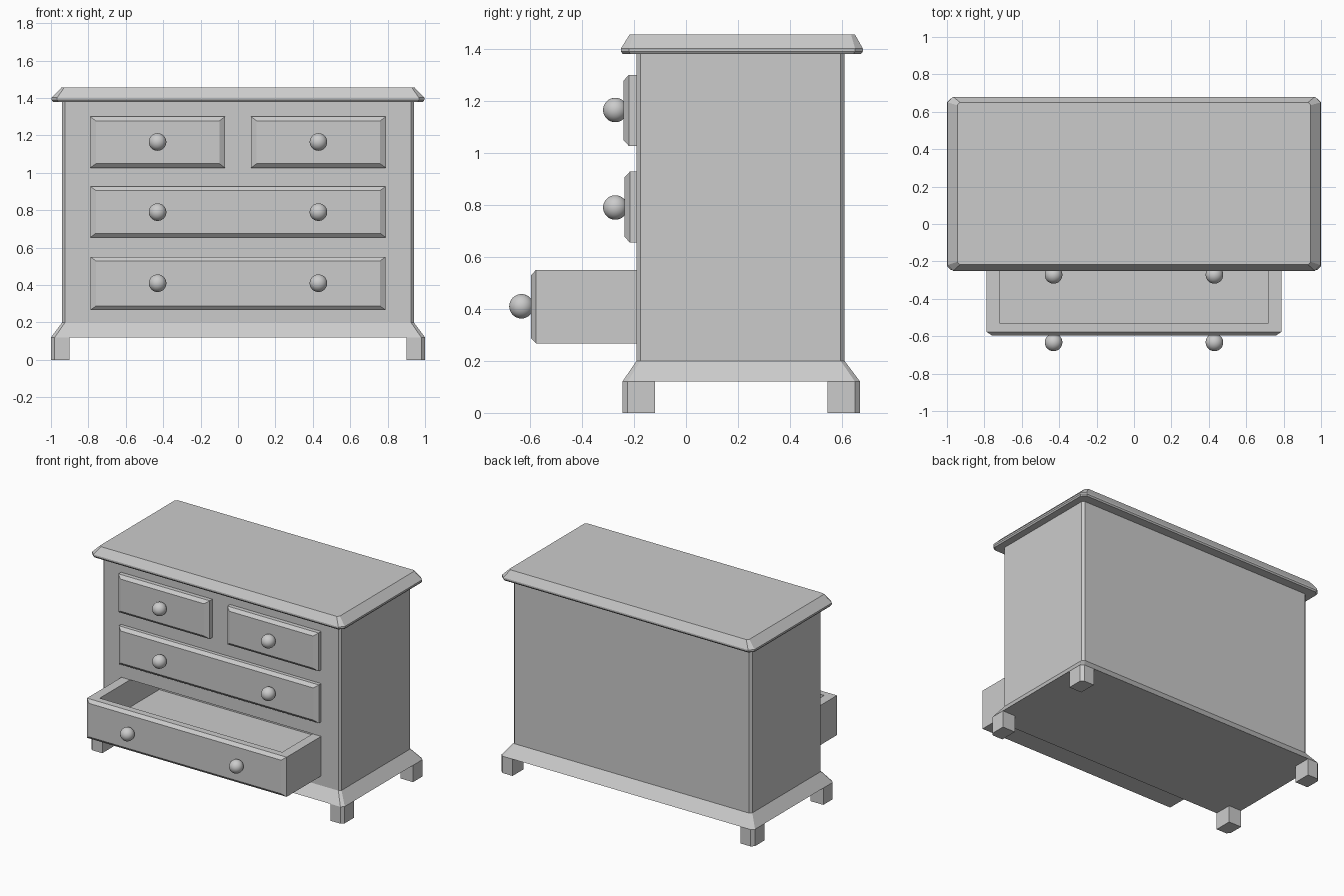
import bpy, bmesh

if "Cube" in bpy.data.objects:
    bpy.data.objects.remove(bpy.data.objects["Cube"])


def loft(name, rings):
    """Closed solid through a list of rings with equal point counts."""
    bm = bmesh.new()
    vr = [[bm.verts.new(p) for p in r] for r in rings]
    n = len(rings[0])
    for a, b in zip(vr, vr[1:]):
        for i in range(n):
            j = (i + 1) % n
            bm.faces.new((a[i], a[j], b[j], b[i]))
    bm.faces.new(vr[0])
    bm.faces.new(vr[-1])
    bmesh.ops.recalc_face_normals(bm, faces=bm.faces)
    me = bpy.data.meshes.new(name)
    bm.to_mesh(me)
    bm.free()
    ob = bpy.data.objects.new(name, me)
    bpy.context.collection.objects.link(ob)
    return ob


def clipped(x, y0, y1, z, c):
    """Rectangle at height z with its corners cut by c."""
    return [(-x + c, y0, z), (x - c, y0, z), (x, y0 + c, z), (x, y1 - c, z),
            (x - c, y1, z), (-x + c, y1, z), (-x, y1 - c, z), (-x, y0 + c, z)]


def panel_ring(x0, x1, z0, z1, y, ix=0, iz=0):
    return [(x0 + ix, y, z0 + iz), (x1 - ix, y, z0 + iz),
            (x1 - ix, y, z1 - iz), (x0 + ix, y, z1 - iz)]


def block(name, x0, x1, y0, y1, z0, z1):
    return loft(name, [panel_ring(x0, x1, z0, z1, y0), panel_ring(x0, x1, z0, z1, y1)])


def drawer(name, x0, x1, z0, z1, front, back):
    return loft(name, [panel_ring(x0, x1, z0, z1, back),
                       panel_ring(x0, x1, z0, z1, front + 0.02),
                       panel_ring(x0, x1, z0, z1, front, 0.03, 0.022)])


def carve(ob, cutter):
    m = ob.modifiers.new("carve", 'BOOLEAN')
    m.operation, m.solver, m.object = 'DIFFERENCE', 'EXACT', cutter
    bpy.context.view_layer.objects.active = ob
    bpy.ops.object.modifier_apply(modifier=m.name)
    bpy.data.objects.remove(cutter)


def knob(name, x, y, z):
    bpy.ops.mesh.primitive_uv_sphere_add(segments=32, ring_count=16, radius=0.047,
                                         location=(x, y, z))
    bpy.context.object.name = name
    bpy.ops.object.shade_smooth()


# Carcass with the open drawer's slot
carcass = loft("carcass", [clipped(0.94, -0.19, 0.61, 0.2, 0.015),
                           clipped(0.94, -0.19, 0.61, 1.385, 0.015)])
carve(carcass, block("slot_cutter", -0.789, 0.789, -0.3, 0.58, 0.266, 0.551))

# Flared base and bevelled top
loft("base", [clipped(1.0, -0.245, 0.67, 0.12, 0.02),
              clipped(0.94, -0.19, 0.61, 0.2, 0.015)])
loft("top", [clipped(0.99, -0.243, 0.673, 1.38, 0.03),
             clipped(0.997, -0.25, 0.68, 1.39, 0.03),
             clipped(0.997, -0.25, 0.68, 1.402, 0.03),
             clipped(0.945, -0.217, 0.65, 1.455, 0.015)])

# Feet with a clipped outer corner
for sx, side in ((-1, "left"), (1, "right")):
    for outer, inner, end in ((-0.245, -0.12, "front"), (0.67, 0.545, "back")):
        c = 0.02 if inner > outer else -0.02
        pts = [(sx * 0.9, outer), (sx * 0.98, outer), (sx * 1.0, outer + c),
               (sx * 1.0, inner), (sx * 0.9, inner)]
        loft(f"{end}_{side}_foot", [[(x, y, z) for x, y in pts] for z in (0, 0.12)])

# Closed drawer fronts
drawer("upper_left_drawer", -0.79, -0.07, 1.027, 1.3, -0.24, -0.185)
drawer("upper_right_drawer", 0.07, 0.79, 1.027, 1.3, -0.24, -0.185)
drawer("middle_drawer", -0.79, 0.79, 0.655, 0.928, -0.236, -0.185)

# Open, hollow bottom drawer
bottom = drawer("bottom_drawer", -0.788, 0.788, 0.267, 0.55, -0.597, 0.2)
carve(bottom, block("hollow_cutter", -0.72, 0.72, -0.53, 0.14, 0.355, 0.8))

# Knobs
for sx, side in ((-1, "left"), (1, "right")):
    for row, y, z in (("upper", -0.272, 1.165), ("middle", -0.272, 0.79),
                      ("bottom", -0.633, 0.41)):
        knob(f"{row}_{side}_knob", sx * 0.43, y, z)
